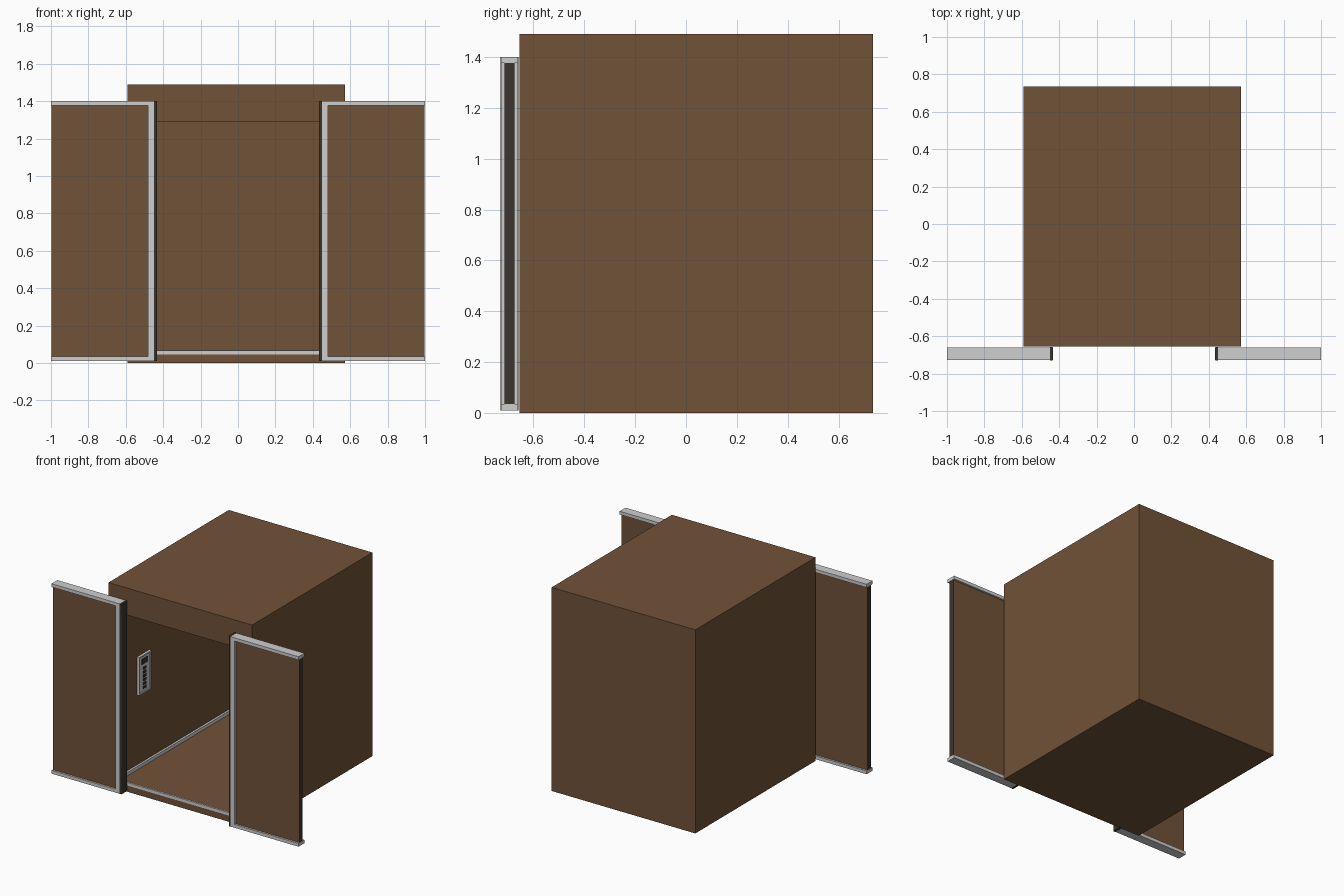
import bpy, bmesh
from mathutils import Vector

if "Cube" in bpy.data.objects:
    bpy.data.objects.remove(bpy.data.objects["Cube"])


def mat(name, rgb):
    m = bpy.data.materials.new(name)
    m.diffuse_color = (*rgb, 1)
    m.use_nodes = True
    m.node_tree.nodes["Principled BSDF"].inputs["Base Color"].default_value = m.diffuse_color
    return m


BROWN = mat("brown wood", (0.165, 0.085, 0.040))
METAL = mat("light metal", (0.62, 0.62, 0.62))
DARK = mat("dark rubber", (0.045, 0.035, 0.028))


def box(name, lo, hi, m, bevel=0.0):
    """Axis-aligned box from its two corners."""
    lo, hi = Vector(lo), Vector(hi)
    bm = bmesh.new()
    bmesh.ops.create_cube(bm, size=1)
    for v in bm.verts:
        v.co = Vector([(lo[i] + hi[i]) / 2 + v.co[i] * (hi[i] - lo[i]) for i in range(3)])
    if bevel:
        ed = [e for e in bm.edges if abs((e.verts[0].co - e.verts[1].co).normalized().z) > 0.9]
        bmesh.ops.bevel(bm, geom=ed, offset=bevel, segments=3, affect='EDGES', profile=0.5)
    me = bpy.data.meshes.new(name)
    bm.to_mesh(me)
    bm.free()
    me.materials.append(m)
    ob = bpy.data.objects.new(name, me)
    bpy.context.scene.collection.objects.link(ob)
    return ob


# Cabin shell: outer box with an inner void open at the front below the lintel
X0, X1, Y0, Y1, H = -0.59, 0.573, -0.655, 0.735, 1.49
T, FLOOR, LINTEL = 0.05, 0.045, 1.292
A0, A1, B1 = X0 + T, X1 - T, Y1 - T
cabin = box("cabin", (X0, Y0, 0), (X1, Y1, H), BROWN)
cutters = [box("room_cutter", (A0, Y0 + T, FLOOR), (A1, B1, H - T), BROWN),
           box("doorway_cutter", (A0, Y0 - 0.1, FLOOR), (A1, Y0 + 0.2, LINTEL), BROWN)]
for c in cutters:
    c.hide_render = True
    c.hide_viewport = True
    b = cabin.modifiers.new(c.name, 'BOOLEAN')
    b.object = c
    b.operation = 'DIFFERENCE'
    b.solver = 'EXACT'
# Bake the cut, then drop the cutters
dg = bpy.context.evaluated_depsgraph_get()
cut = bpy.data.meshes.new_from_object(cabin.evaluated_get(dg))
cabin.modifiers.clear()
cabin.data = cut
for c in cutters:
    bpy.data.objects.remove(c)

# Skirting around the floor and sill at the doorway
S, TOP = 0.015, 0.07
box("skirting_left", (A0, Y0, FLOOR), (A0 + S, B1, TOP), METAL)
box("skirting_right", (A1 - S, Y0, FLOOR), (A1, B1, TOP), METAL)
box("skirting_back", (A0 + S, B1 - S, FLOOR), (A1 - S, B1, TOP), METAL)
box("door_sill", (A0 + S, Y0, FLOOR), (A1 - S, Y0 + S, TOP - 0.003), METAL)

# Control panel on the left wall: plate, raised rim, display and buttons
p0, p1, q0, q1 = -0.395, -0.255, 0.58, 0.86
box("control_plate", (A0, p0, q0), (A0 + 0.010, p1, q1), METAL)
r = 0.010
for i, (a, b, c, d) in enumerate([(p0, p0 + r, q0, q1), (p1 - r, p1, q0, q1),
                                  (p0 + r, p1 - r, q0, q0 + r), (p0 + r, p1 - r, q1 - r, q1)]):
    box(f"control_rim_{i}", (A0, a, c), (A0 + 0.018, b, d), METAL)
pm = (p0 + p1) / 2
box("display", (A0 + 0.005, pm - 0.035, 0.79), (A0 + 0.014, pm + 0.035, 0.83), DARK)
for i in range(6):
    z = 0.61 + i * 0.028
    box(f"button_{i}", (A0 + 0.005, pm - 0.018, z), (A0 + 0.016, pm + 0.018, z + 0.017), DARK)

# Sliding doors, mirrored by sign
F, B, Z0, Z1 = -0.728, -0.660, 0.010, 1.400


def door(side, s):
    def part(name, a, b, y0, y1, z0, z1, m, bevel=0.0):
        xs = sorted((s * a, s * b))
        return box(f"{side}_{name}", (xs[0], y0, z0), (xs[1], y1, z1), m, bevel)

    # Leaf: brown faces, dark narrow edges
    leaf = part("door_leaf", 0.46, 0.996, F + 0.014, B - 0.014, Z0 + 0.015, Z1 - 0.015, BROWN)
    leaf.data.materials.append(DARK)
    for p in leaf.data.polygons:
        if abs(p.normal.x) > 0.5:
            p.material_index = 1
    part("door_top_rail", 0.45, 1.0, F, B, Z1 - 0.024, Z1, METAL)
    part("door_bottom_rail", 0.45, 1.0, F, B, Z0, Z0 + 0.024, METAL)
    part("door_stile", 0.45, 0.482, F, B, Z0 + 0.024, Z1 - 0.024, METAL)
    # Rounded rubber seal on the meeting edge
    part("door_seal", 0.433, 0.452, F - 0.002, B + 0.002, Z0, Z1, DARK, 0.007)


door("left", -1)
door("right", 1)
